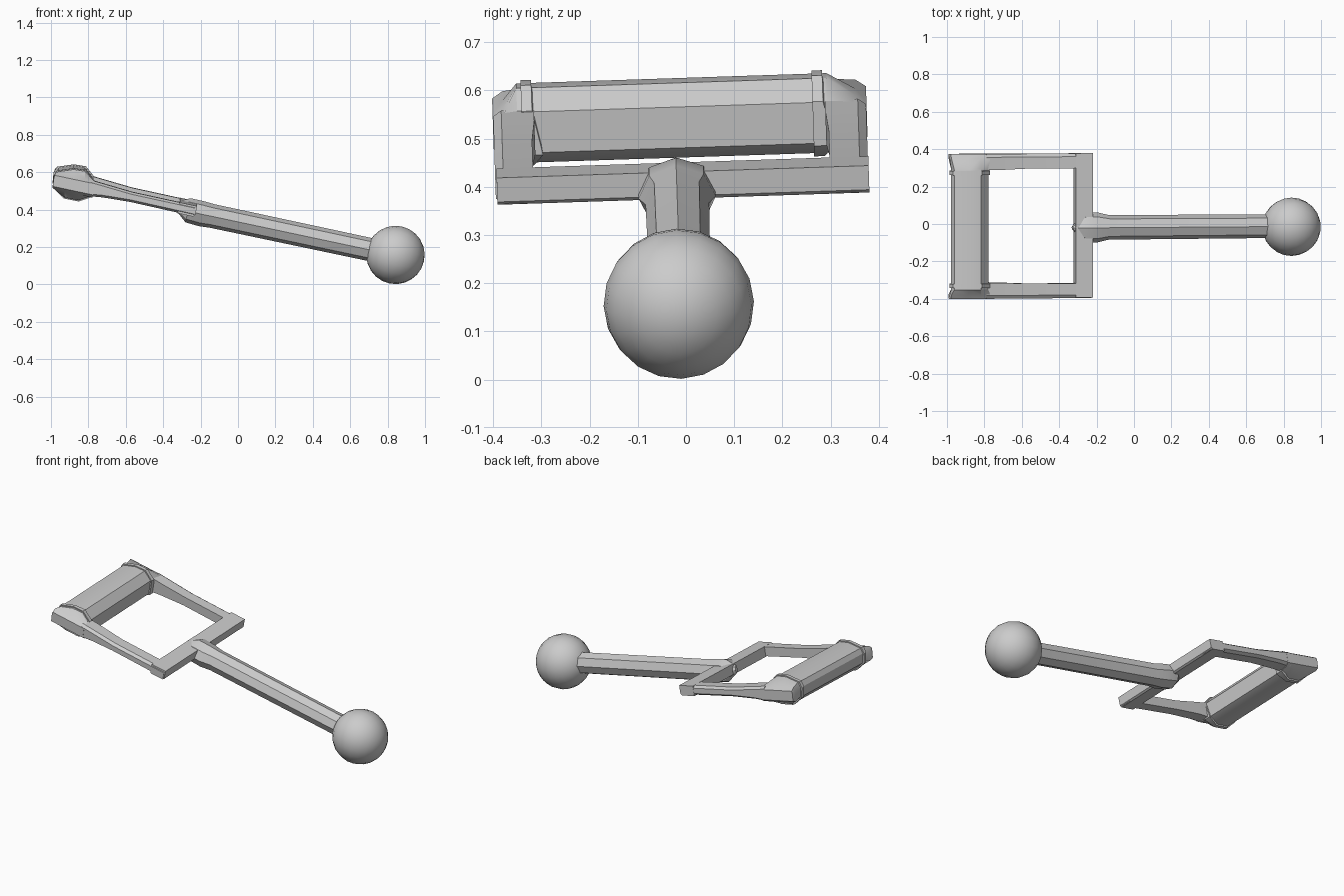
import bpy, bmesh, math
from mathutils import Matrix, Vector

if "Cube" in bpy.data.objects:
    bpy.data.objects.remove(bpy.data.objects["Cube"])

# Tool frame: u runs along the handle, v across it, w is its normal; ball at the origin
PITCH = math.radians(12)
POSE = (Matrix.Translation((0.842, 0, 0.158)) @ Matrix.Rotation(math.radians(1.9), 4, 'X')
        @ Matrix.Rotation(PITCH, 4, 'Y'))


def finish(name, bm, smooth=30):
    bmesh.ops.recalc_face_normals(bm, faces=bm.faces)
    me = bpy.data.meshes.new(name)
    bm.to_mesh(me)
    bm.free()
    ob = bpy.data.objects.new(name, me)
    bpy.context.collection.objects.link(ob)
    ob.matrix_world = POSE
    bpy.ops.object.select_all(action='DESELECT')
    bpy.context.view_layer.objects.active = ob
    ob.select_set(True)
    bpy.ops.object.shade_smooth_by_angle(angle=math.radians(smooth))
    return ob


def loft(name, sections):
    bm = bmesh.new()
    rings = [[bm.verts.new(p) for p in s] for s in sections]
    n = len(rings[0])
    for a, b in zip(rings, rings[1:]):
        for i in range(n):
            j = (i + 1) % n
            bm.faces.new((a[i], a[j], b[j], b[i]))
    bm.faces.new(rings[0])
    bm.faces.new(rings[-1])
    return finish(name, bm)


# Ball
bm = bmesh.new()
bmesh.ops.create_uvsphere(bm, u_segments=20, v_segments=12, radius=0.156,
                          matrix=Matrix.Translation((0, -0.015, 0)) @ Matrix.Rotation(math.pi / 2, 4, 'Y'))
finish("ball", bm, 40)


# Octagonal shaft with a flared socket and wedge tip at the frame
def octagon(u, rv, rw, w=0.0):
    return [(u, -0.011 + rv * math.sin(k * math.pi / 4), w + rw * math.cos(k * math.pi / 4))
            for k in range(8)]


loft("shaft", [octagon(-0.08, 0.063, 0.062), octagon(-1.0, 0.066, 0.064),
               octagon(-1.06, 0.08, 0.068), octagon(-1.135, 0.08, 0.066, 0.003),
               octagon(-1.2, 0.01, 0.022, 0.014)])

# Frame crossbar, with its lower edge chamfered
HW = 0.018
BAR = [(-1.188, HW + 0.029), (-1.094, HW + 0.029), (-1.094, HW - 0.022),
       (-1.104, HW - 0.03), (-1.188, HW - 0.03)]
loft("crossbar", [[(u, v, w) for u, w in BAR] for v in (-0.384, 0.388)])


# Side arms, deepening toward the grip
def arm_section(side, u, w, top, bottom, inner):
    prof = [(inner, top), (0.37, top), (0.387, top - 0.012),
            (0.387, -bottom + 0.012), (0.37, -bottom), (inner, -bottom)]
    return [(u, side * v, w + dz) for v, dz in prof]


for side, label in ((-1, "left"), (1, "right")):
    loft(label + "_arm", [arm_section(side, -1.10, HW, 0.028, 0.028, 0.308),
                          arm_section(side, -1.45, HW + 0.002, 0.028, 0.026, 0.308),
                          arm_section(side, -1.60, HW + 0.005, 0.036, 0.036, 0.302),
                          arm_section(side, -1.68, HW + 0.005, 0.042, 0.046, 0.302)])

# Grip across the end: faceted outline, given upright and turned into the tool frame
GRIP = [(0.0, 0.08), (0.06, 0.07), (0.1, 0.02), (0.085, -0.065), (0.025, -0.085),
        (-0.05, -0.07), (-0.1, -0.018), (-0.1, 0.04), (-0.083, 0.068)]
CU, CW = -1.763, 0.022


def grip_section(v, scale=1.0, skew=0.0):
    out = []
    for x, z in GRIP:
        u = x * math.cos(PITCH) - z * math.sin(PITCH)
        w = x * math.sin(PITCH) + z * math.cos(PITCH)
        shift = skew if x > 0.05 and z < 0 else 0
        out.append((CU + u * scale, v + shift, CW + w * scale))
    return out


loft("grip", [grip_section(-0.33), grip_section(0.3)])

# Raised collars at both ends of the grip
for v, label in ((-0.317, "left"), (0.287, "right")):
    loft(label + "_collar", [grip_section(v - 0.011, 1.08), grip_section(v + 0.011, 1.08, 0.02)])


# End caps that flatten from the grip outline to the arm ends
def flat_section(v, hu, hw):
    out = []
    for u, _, w in grip_section(v):
        out.append((CU + max(-hu, min(hu, (u - CU) * 1.15)), v,
                    CW - 0.002 + max(-hw, min(hw, w - CW))))
    return out


for side, inner, label in ((-1, -0.322, "left"), (1, 0.292, "right")):
    loft(label + "_end_cap", [grip_section(inner), grip_section(inner + side * 0.015),
                              flat_section(side * 0.366, 0.114, 0.045),
                              flat_section(side * 0.388, 0.112, 0.03)])
